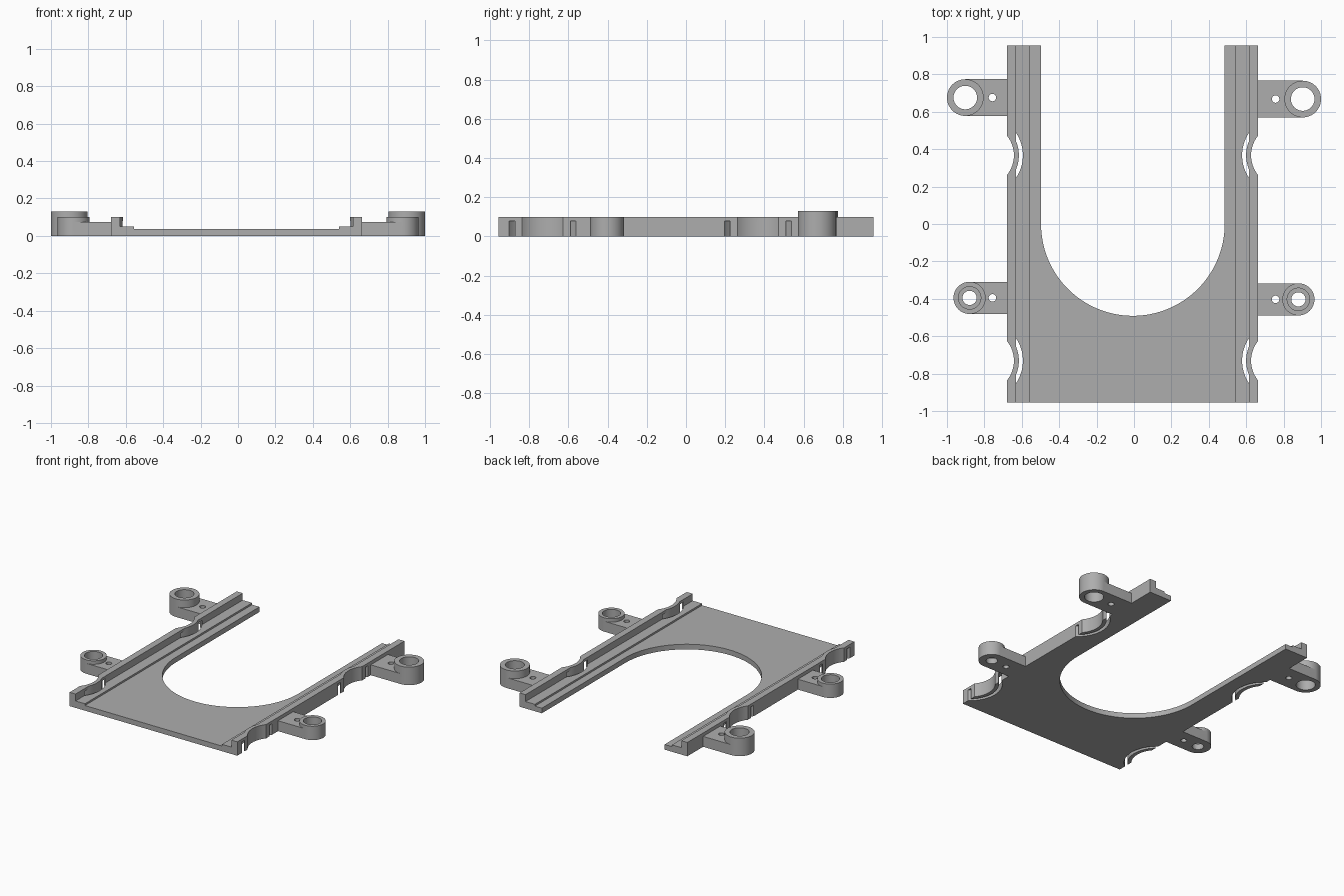
import bpy, bmesh, math
from mathutils import Vector

if "Cube" in bpy.data.objects:
    bpy.data.objects.remove(bpy.data.objects["Cube"])

GREY = (0.42, 0.42, 0.42, 1)
mat = bpy.data.materials.new("grey plastic")
mat.use_nodes = True
mat.diffuse_color = GREY
mat.node_tree.nodes["Principled BSDF"].inputs["Base Color"].default_value = GREY

CX = -0.008          # centre line of the tray
HALF = 0.671         # half width of the tray
LENGTH = 0.955       # half length of the tray


def prism(name, points, direction):
    """Extrude a closed 3D outline along a direction."""
    bm = bmesh.new()
    face = bm.faces.new([bm.verts.new(p) for p in points])
    top = bmesh.ops.extrude_face_region(bm, geom=[face])["geom"]
    verts = [v for v in top if isinstance(v, bmesh.types.BMVert)]
    bmesh.ops.translate(bm, verts=verts, vec=Vector(direction))
    bmesh.ops.recalc_face_normals(bm, faces=bm.faces)
    mesh = bpy.data.meshes.new(name)
    bm.to_mesh(mesh)
    bm.free()
    mesh.materials.append(mat)
    obj = bpy.data.objects.new(name, mesh)
    bpy.context.collection.objects.link(obj)
    return obj


def upright(name, outline, z0, z1):
    return prism(name, [(x, y, z0) for x, y in outline], (0, 0, z1 - z0))


def arc(cx, cy, r, start, end, steps):
    return [(cx + r * math.cos(start + (end - start) * i / steps),
             cy + r * math.sin(start + (end - start) * i / steps))
            for i in range(steps + 1)]


def disc(name, cx, cy, r, z0, z1):
    return upright(name, arc(cx, cy, r, 0, math.tau, 64)[:-1], z0, z1)


def combine(obj, other, operation):
    """Apply a boolean and discard the helper."""
    other.hide_render = True
    mod = obj.modifiers.new("bool", "BOOLEAN")
    mod.operation = operation
    mod.solver = "EXACT"
    mod.object = other
    bpy.context.view_layer.objects.active = obj
    bpy.ops.object.modifier_apply(modifier=mod.name)
    bpy.data.objects.remove(other)


def smooth(obj):
    bpy.ops.object.select_all(action="DESELECT")
    obj.select_set(True)
    bpy.context.view_layer.objects.active = obj
    bpy.ops.object.shade_smooth_by_angle(angle=math.radians(30))


# Tray: stepped cross-section run from front to back
half = [(HALF, 0), (HALF, 0.1), (0.623, 0.1), (0.623, 0.05), (0.548, 0.05), (0.548, 0.037)]
section = half + [(-x, z) for x, z in reversed(half)]
tray = prism("tray", [(CX + x, -LENGTH, z) for x, z in section], (0, 2 * LENGTH, 0))

# U-shaped opening
opening = arc(-0.006, 0, 0.491, math.pi, math.tau, 64) + [(0.485, 1.2), (-0.497, 1.2)]
combine(tray, upright("opening_cutter", opening, -0.1, 0.3), "DIFFERENCE")

# Scalloped side walls with curved strap slots
for side in (-1, 1):
    sx = CX + side * 0.801
    inward = math.pi if side > 0 else 0
    for y in (0.367, -0.731):
        spread = math.acos(0.15 / 0.1935)
        bulge = arc(sx, y, 0.1935, inward - spread, inward + spread, 24)
        combine(tray, upright("bulge", bulge, 0.01, 0.1), "UNION")
        combine(tray, disc("scallop_cutter", sx, y, 0.167, -0.1, 0.3), "DIFFERENCE")
        a, b = inward - 1.2, inward + 1.2
        slot = arc(sx, y, 0.215, a, b, 40) + arc(sx, y, 0.1925, b, a, 40)
        combine(tray, upright("slot_cutter", slot, -0.1, 0.08), "DIFFERENCE")
smooth(tray)


def mount(name, side, x, y, r, height, bore, counterbore):
    """Ear with a raised round boss, a bolt hole and a small pin hole."""
    wall = CX + side * HALF
    ear = upright(name, [(wall, y - r), (side * x, y - r), (side * x, y + r), (wall, y + r)],
                  0, 0.075)
    combine(ear, disc("boss", side * x, y, r, 0, height), "UNION")
    combine(ear, disc("bore_cutter", side * x, y, bore, -0.1, 0.3), "DIFFERENCE")
    if counterbore:
        combine(ear, disc("counterbore_cutter", side * x, y, counterbore, 0.04, 0.3), "DIFFERENCE")
    combine(ear, disc("pin_cutter", side * 0.757, y, 0.02, -0.1, 0.3), "DIFFERENCE")
    smooth(ear)


# Four mounting ears
for side, label, shift in ((-1, "right", 0.004), (1, "left", -0.004)):
    mount("rear_mount_" + label, side, 0.902, 0.672 + shift, 0.098, 0.13, 0.063, None)
    mount("front_mount_" + label, side, 0.879, -0.399 + shift, 0.086, 0.1, 0.038, 0.06)
